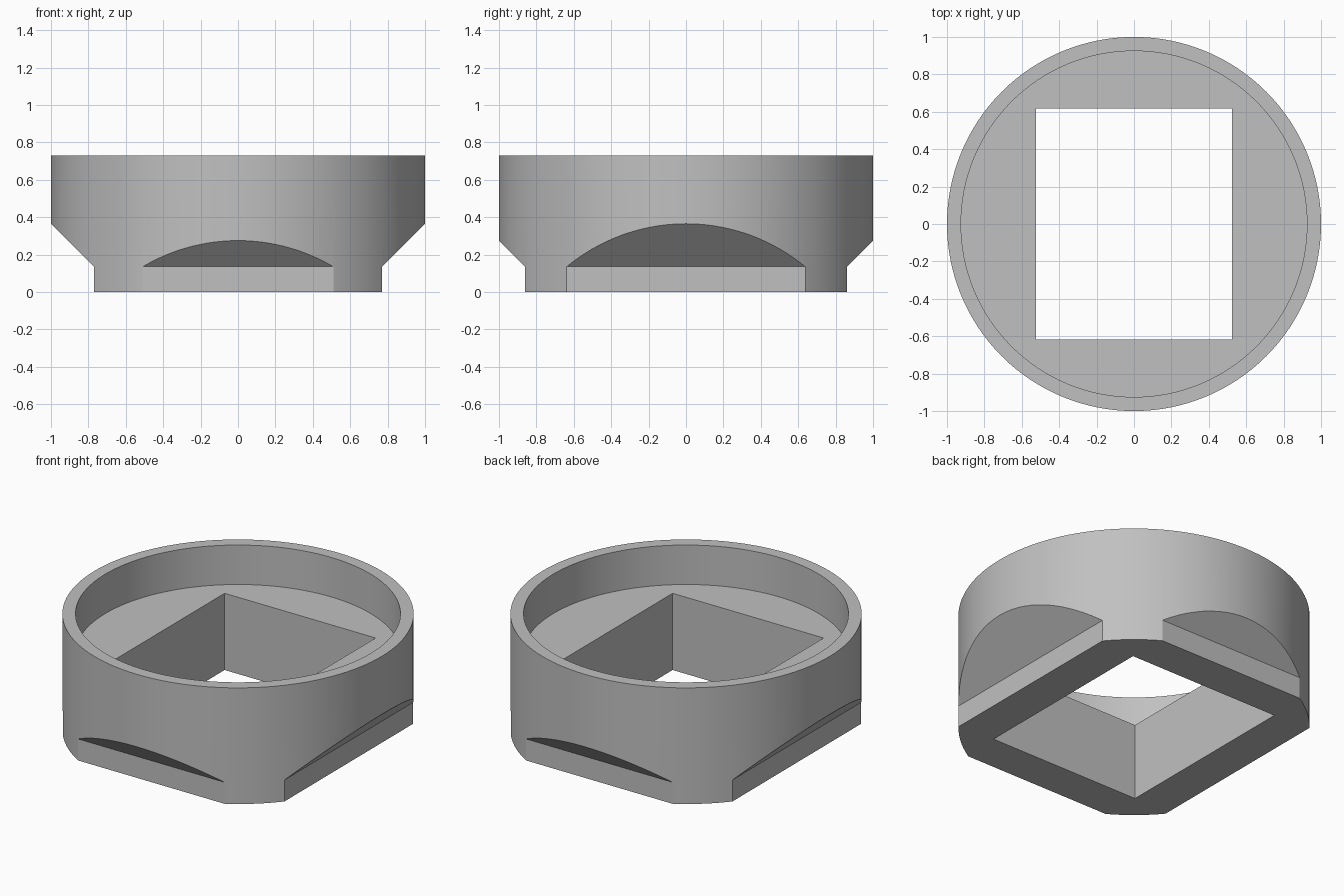
import bpy
import math
import bmesh
from mathutils import Matrix

if "Cube" in bpy.data.objects:
    bpy.data.objects.remove(bpy.data.objects["Cube"], do_unlink=True)

HEIGHT, FLOOR_Z, FLAT_Z = 0.73, 0.482, 0.135
FLAT_X, FLAT_Y = 0.77, 0.86
HOLE_X, HOLE_Y = 0.525, 0.617

grey = bpy.data.materials.new("plain_grey")
grey.use_nodes = True
colour = (0.53, 0.53, 0.53, 1)
grey.diffuse_color = colour
grey.node_tree.nodes["Principled BSDF"].inputs["Base Color"].default_value = colour


def make_object(name, bm):
    bmesh.ops.recalc_face_normals(bm, faces=bm.faces)
    mesh = bpy.data.meshes.new(name)
    bm.to_mesh(mesh)
    bm.free()
    mesh.materials.append(grey)
    obj = bpy.data.objects.new(name, mesh)
    bpy.context.collection.objects.link(obj)
    return obj


def cylinder(name, radius, bottom, top):
    bm = bmesh.new()
    bmesh.ops.create_cone(bm, cap_ends=True, segments=128, radius1=radius, radius2=radius,
                          depth=top - bottom, matrix=Matrix.Translation((0, 0, (bottom + top) / 2)))
    return make_object(name, bm)


def box(name, x, y, bottom, top):
    bm = bmesh.new()
    bmesh.ops.create_cube(bm, size=1, matrix=Matrix.Translation((0, 0, (bottom + top) / 2))
                          @ Matrix.Diagonal((2 * x, 2 * y, top - bottom, 1)))
    return make_object(name, bm)


def flat_cutter(name, offset, angle):
    """Prism removing a side flat with a 45 degree overhang above it."""
    reach = 1.2
    profile = [(offset, -0.1), (reach, -0.1), (reach, FLAT_Z + reach - offset), (offset, FLAT_Z)]
    bm = bmesh.new()
    face = bm.faces.new([bm.verts.new((x, -1.5, z)) for x, z in profile])
    ext = bmesh.ops.extrude_face_region(bm, geom=[face])
    moved = [v for v in ext["geom"] if isinstance(v, bmesh.types.BMVert)]
    bmesh.ops.translate(bm, verts=moved, vec=(0, 3, 0))
    bmesh.ops.rotate(bm, verts=bm.verts, matrix=Matrix.Rotation(angle, 3, "Z"))
    return make_object(name, bm)


# Round body with recessed top, rectangular opening and four side flats
body = cylinder("round_socket_body", 1, 0, HEIGHT)
cutters = [cylinder("recess_cutter", 0.925, FLOOR_Z, HEIGHT + 0.2),
           box("opening_cutter", HOLE_X, HOLE_Y, -0.2, HEIGHT + 0.1)]
for i in range(4):
    cutters.append(flat_cutter("flat_cutter", FLAT_Y if i % 2 else FLAT_X, i * math.pi / 2))

bpy.ops.object.select_all(action="DESELECT")
bpy.context.view_layer.objects.active = body
body.select_set(True)
for cutter in cutters:
    cutter.hide_render = True
    mod = body.modifiers.new("cut", "BOOLEAN")
    mod.operation = "DIFFERENCE"
    mod.solver = "EXACT"
    mod.object = cutter
    bpy.ops.object.modifier_apply(modifier=mod.name)
    bpy.data.objects.remove(cutter, do_unlink=True)

# Smooth curved walls, crisp cut edges
bpy.ops.object.shade_smooth_by_angle(angle=math.radians(25))
